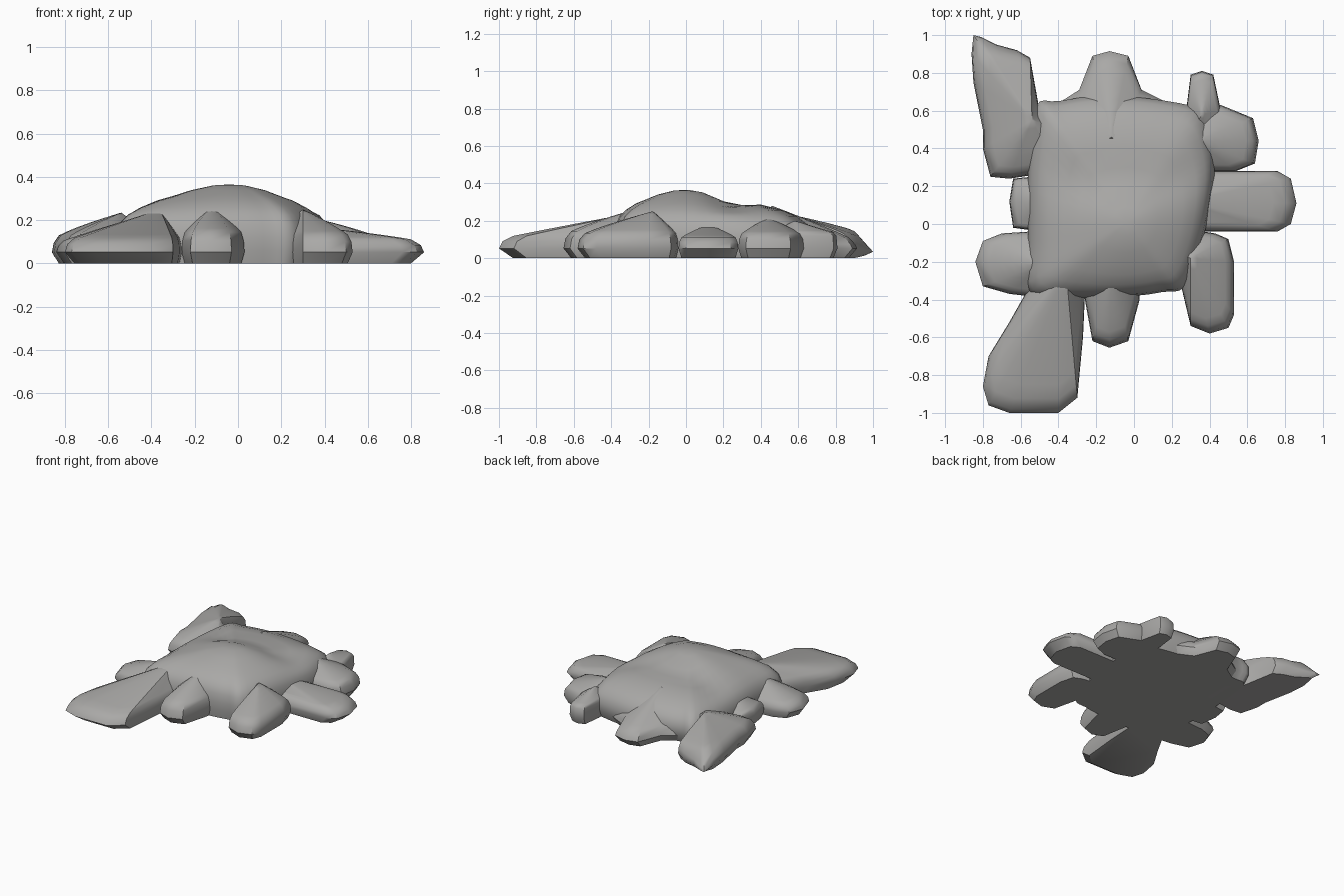
import bpy, math
from mathutils import Vector

cube = bpy.data.objects.get("Cube")
if cube:
    bpy.data.objects.remove(cube)

grey = bpy.data.materials.new("stone grey")
grey.use_nodes = True
grey.diffuse_color = (0.4, 0.395, 0.385, 1)
grey.node_tree.nodes["Principled BSDF"].inputs["Base Color"].default_value = grey.diffuse_color


def rounded(points, steps):
    """Closed Catmull-Rom curve through the points."""
    pts, n, out = [Vector(p) for p in points], len(points), []
    for i in range(n):
        a, b, c, d = (pts[(i + k) % n] for k in (-1, 0, 1, 2))
        for j in range(steps):
            t = j / steps
            out.append(0.5 * (2 * b + (c - a) * t + (2 * a - 5 * b + 4 * c - d) * t ** 2
                              + (3 * b - a - 3 * c + d) * t ** 3))
    return out


def mound(name, outline, rings, pivot, peak, sharp=40, radius=None):
    """Stack rings of the outline, shrunk towards the pivot, up to the peak.
    With a radius, the inner rings turn gradually into circles."""
    n, pivot = len(outline), Vector(pivot)
    verts = []
    for scale, z in rings:
        for p in outline:
            d = Vector(p) - pivot
            if radius:
                d *= (radius / d.length) ** (1 - scale)
            q = pivot + d * scale
            verts.append((q.x, q.y, z))
    verts.append((pivot.x, pivot.y, peak))
    top = len(verts) - 1
    faces = [tuple(reversed(range(n)))]
    for r in range(len(rings) - 1):
        for i in range(n):
            a, b = r * n + i, r * n + (i + 1) % n
            faces.append((a, b, b + n, a + n))
    last = (len(rings) - 1) * n
    faces += [(last + i, last + (i + 1) % n, top) for i in range(n)]
    mesh = bpy.data.meshes.new(name)
    mesh.from_pydata(verts, [], faces)
    mesh.materials.append(grey)
    obj = bpy.data.objects.new(name, mesh)
    bpy.context.collection.objects.link(obj)
    bpy.ops.object.select_all(action="DESELECT")
    obj.select_set(True)
    bpy.context.view_layer.objects.active = obj
    bpy.ops.object.shade_smooth_by_angle(angle=math.radians(sharp))
    return obj


def lobe(name, outline, pivot, edge, peak, power=1.0):
    """A lobe with a bevelled foot, a short wall and a top rising to its root.
    A power below 1 domes the top, above 1 hollows it."""
    rings = [(0.9, 0.0), (1.0, 0.052), (0.975, edge)]
    rings += [(s, edge + 0.012 + (peak - edge - 0.012) * (1 - s) ** power)
              for s in (0.9, 0.8, 0.7, 0.6, 0.45, 0.3, 0.15)]
    return mound(name, outline, rings, pivot, peak)


# Central body
outline = rounded([(-.52, .62), (-.56, .28), (-.56, -.1), (-.55, -.36), (-.3, -.39), (0, -.38),
                   (.15, -.36), (.27, -.33), (.36, -.1), (.42, .2), (.42, .4), (.36, .59),
                   (.18, .65), (-.15, .68), (-.4, .65)], 4)
body = mound("body", outline, [(.97, 0), (1, .06), (1, .12), (.97, .18), (.9, .225),
                               (.8, .258), (.65, .292), (.5, .315), (.35, .34), (.15, .362)],
             (-.04, .01), .367, 50, .5)
for v in body.data.vertices:
    # shallow dip behind the summit
    dip = .04 * math.exp(-((v.co.y - .24) / .13) ** 2)
    v.co.z -= dip * min(1, max(0, (v.co.z - .22) / .1))

# Front lobes
lobe("front_right_limb", [(-.57, -.36), (-.66, -.52), (-.77, -.7), (-.8, -.86), (-.77, -.96),
     (-.66, -1), (-.4, -1), (-.3, -.92), (-.27, -.6), (-.26, -.38), (-.2, -.05), (-.5, -.05)],
     (-.36, -.24), .09, .25, .95)
lobe("front_lobe", [(-.26, -.4), (-.22, -.62), (-.13, -.655), (-.03, -.62), (.03, -.4),
     (.03, -.1), (-.26, -.1)], (-.12, -.24), .105, .27, .75)
lobe("front_left_limb", [(.25, -.33), (.3, -.54), (.4, -.58), (.5, -.55), (.53, -.48),
     (.53, -.2), (.5, -.08), (.43, -.05), (.25, -.02), (.15, -.15)], (.3, -.18), .1, .25, .8)

# Left lobes
lobe("left_limb", [(.1, -.04), (.76, -.04), (.83, 0), (.86, .11), (.83, .24), (.76, .28),
     (.1, .28)], (.25, .12), .085, .18, .75)
lobe("rear_left_limb", [(.2, .28), (.54, .28), (.64, .32), (.66, .44), (.63, .56),
     (.46, .63), (.2, .6)], (.33, .44), .1, .215, .75)
lobe("rear_left_spur", [(.46, .6), (.42, .79), (.36, .81), (.3, .79), (.28, .63), (.28, .45),
     (.4, .45)], (.36, .58), .12, .2)

# Rear lobe, flaring where it leaves the body
lobe("rear_lobe", [(.18, .64), (.04, .71), (-.03, .89), (-.13, .915), (-.22, .89),
     (-.29, .71), (-.4, .64), (-.36, .3), (.14, .3)], (-.12, .46), .075, .28, .9)

# Right lobes
wing = lobe("rear_right_limb", [(-.5, .6), (-.55, .88), (-.62, .92), (-.73, .95), (-.81, .99),
            (-.85, 1), (-.86, .9), (-.85, .75), (-.8, .5), (-.8, .4), (-.76, .25),
            (-.66, .24), (-.4, .28), (-.4, .5)], (-.54, .55), .095, .235, .75)
for v in wing.data.vertices:
    # taper the tip into a thin blade
    if v.co.y > .9:
        v.co.z = .03 + (v.co.z - .03) * (1.02 - v.co.y) / .12
lobe("right_small_lobe", [(-.35, .27), (-.64, .24), (-.66, .12), (-.64, -.02), (-.35, -.06)],
     (-.48, .11), .1, .2)
lobe("right_limb", [(-.4, -.03), (-.7, -.05), (-.8, -.09), (-.84, -.2), (-.8, -.33),
     (-.66, -.37), (-.4, -.4)], (-.48, -.21), .08, .21, .9)
